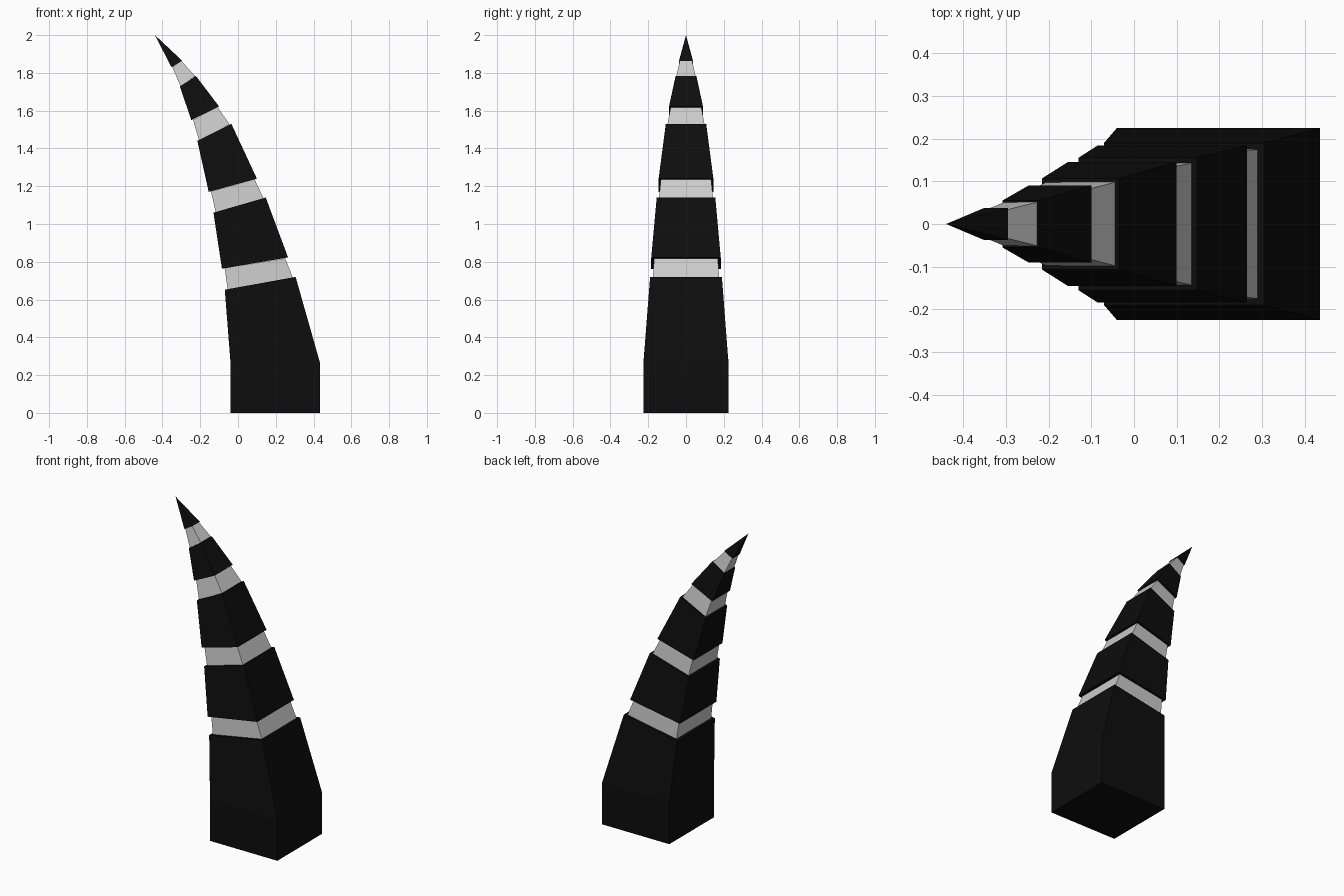
import bpy, bmesh

if "Cube" in bpy.data.objects:
    bpy.data.objects.remove(bpy.data.objects["Cube"])


def material(name, value):
    m = bpy.data.materials.new(name)
    m.diffuse_color = (value, value, value, 1)
    m.use_nodes = True
    m.node_tree.nodes["Principled BSDF"].inputs["Base Color"].default_value = m.diffuse_color
    return m


black = material("black", 0.004)


def loft(name, rings, apex=None, mat=None):
    """Four-sided loft; each ring is (left x, left z, right x, right z, half depth)."""
    bm = bmesh.new()
    loops = []
    for xl, zl, xr, zr, h in rings:
        pts = ((xl, -h, zl), (xr, -h, zr), (xr, h, zr), (xl, h, zl))
        loops.append([bm.verts.new(p) for p in pts])
    for a, b in zip(loops, loops[1:]):
        for i in range(4):
            j = (i + 1) % 4
            bm.faces.new((a[i], a[j], b[j], b[i]))
    bm.faces.new(loops[0][::-1])
    if apex:
        tip = bm.verts.new(apex)
        for i in range(4):
            bm.faces.new((loops[-1][i], loops[-1][(i + 1) % 4], tip))
    else:
        bm.faces.new(loops[-1])
    bmesh.ops.recalc_face_normals(bm, faces=bm.faces[:])
    me = bpy.data.meshes.new(name)
    bm.to_mesh(me)
    bm.free()
    if mat:
        me.materials.append(mat)
    ob = bpy.data.objects.new(name, me)
    bpy.context.collection.objects.link(ob)
    return ob


def inset(ring, d):
    xl, zl, xr, zr, h = ring
    return (xl + d, zl + d * 0.2, xr - d, zr - d * 0.3, h - d)


# Black segments, from the base to the pointed tip
segments = [
    [(-0.04, 0, 0.435, 0, 0.225), (-0.04, 0.27, 0.435, 0.262, 0.225),
     (-0.07, 0.652, 0.305, 0.72, 0.19)],
    [(-0.085, 0.763, 0.265, 0.823, 0.184), (-0.13, 1.06, 0.147, 1.14, 0.155)],
    [(-0.155, 1.17, 0.10, 1.24, 0.145), (-0.215, 1.44, -0.035, 1.53, 0.107)],
    [(-0.247, 1.55, -0.10, 1.622, 0.09), (-0.308, 1.728, -0.223, 1.784, 0.055)],
    [(-0.352, 1.83, -0.295, 1.864, 0.037)],
]
for i, rings in enumerate(segments):
    last = i == len(segments) - 1
    loft("horn_tip" if last else f"black_segment_{i + 1}", rings,
         (-0.44, 0, 2.0) if last else None, black)

# Slightly recessed grey bands bridging neighbouring segments
for i, (low, high) in enumerate(zip(segments, segments[1:])):
    d = (0.015, 0.012, 0.009, 0.004)[i]
    loft(f"grey_band_{i + 1}", [inset(low[-1], d), inset(high[0], d)])
